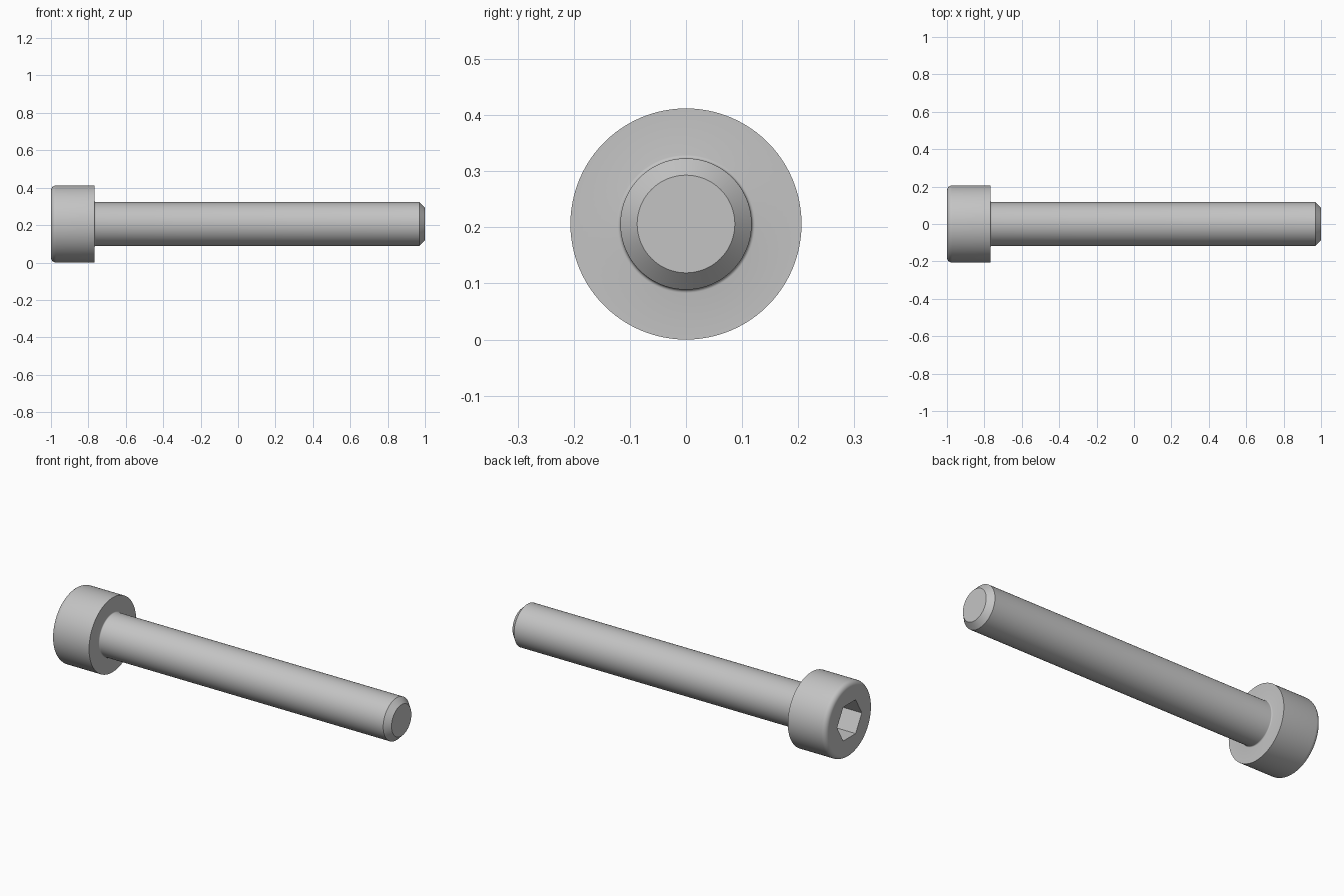
import bpy, bmesh, math
from mathutils import Matrix, Vector

if "Cube" in bpy.data.objects:
    bpy.data.objects.remove(bpy.data.objects["Cube"])

HEAD_R, SHANK_R = 0.206, 0.117
HEAD_BACK, HEAD_FRONT, TIP = -1.0, -0.767, 1.0
CHAMFER, ROUND, FILLET = 0.03, 0.027, 0.006
SOCKET_R, SOCKET_DEPTH = 0.108, 0.117
SEGMENTS = 96

steel = bpy.data.materials.new("steel_grey")
steel.diffuse_color = (0.55, 0.55, 0.55, 1)
steel.use_nodes = True
steel.node_tree.nodes["Principled BSDF"].inputs["Base Color"].default_value = steel.diffuse_color


def arc(cx, cr, radius, start, end, steps):
    """Points (x, r) along an arc, angles in degrees."""
    angles = [math.radians(start + (end - start) * i / steps) for i in range(steps + 1)]
    return [(cx + radius * math.cos(a), cr + radius * math.sin(a)) for a in angles]


def lathe(name, profile):
    """Revolve (x, r) points around the x axis and cap both ends."""
    bm = bmesh.new()
    rings = []
    for x, r in profile:
        ring = []
        for i in range(SEGMENTS):
            a = 2 * math.pi * i / SEGMENTS
            ring.append(bm.verts.new((x, r * math.cos(a), r * math.sin(a))))
        rings.append(ring)
    for a, b in zip(rings, rings[1:]):
        for i in range(SEGMENTS):
            j = (i + 1) % SEGMENTS
            bm.faces.new((a[i], a[j], b[j], b[i]))
    bm.faces.new(rings[0])
    bm.faces.new(rings[-1])
    return finish(name, bm)


def finish(name, bm):
    bmesh.ops.recalc_face_normals(bm, faces=bm.faces)
    mesh = bpy.data.meshes.new(name)
    bm.to_mesh(mesh)
    bm.free()
    mesh.materials.append(steel)
    obj = bpy.data.objects.new(name, mesh)
    obj.location.z = HEAD_R
    bpy.context.collection.objects.link(obj)
    return obj


# Screw body: rounded head, small fillet under it, shank, chamfered tip
profile = arc(HEAD_BACK + ROUND, HEAD_R - ROUND, ROUND, 180, 90, 8)
profile += [(HEAD_FRONT, HEAD_R)]
profile += arc(HEAD_FRONT + FILLET, SHANK_R + FILLET, FILLET, 180, 270, 4)
profile += [(TIP - CHAMFER, SHANK_R), (TIP, SHANK_R - CHAMFER)]
screw = lathe("socket_head_screw", profile)

# Hexagonal socket cutter, corners pointing along y
bm = bmesh.new()
bmesh.ops.create_cone(bm, cap_ends=True, segments=6, radius1=SOCKET_R,
                      radius2=SOCKET_R, depth=2 * SOCKET_DEPTH)
corner = max(bm.verts, key=lambda v: v.co.x).co
bmesh.ops.rotate(bm, verts=bm.verts,
                 matrix=Matrix.Rotation(math.pi / 2 - math.atan2(corner.y, corner.x), 3, "Z"))
bmesh.ops.rotate(bm, verts=bm.verts, matrix=Matrix.Rotation(math.pi / 2, 3, "Y"))
bmesh.ops.translate(bm, verts=bm.verts, vec=Vector((HEAD_BACK, 0, 0)))
cutter = finish("socket_cutter", bm)
cutter.hide_render = True

# Cut the socket, then shade smooth with sharp edges kept
cut = screw.modifiers.new("socket", "BOOLEAN")
cut.operation = "DIFFERENCE"
cut.solver = "EXACT"
cut.object = cutter
bpy.context.view_layer.objects.active = screw
screw.select_set(True)
bpy.ops.object.modifier_apply(modifier=cut.name)
bpy.data.objects.remove(cutter)
bpy.ops.object.shade_smooth_by_angle(angle=math.radians(30))
